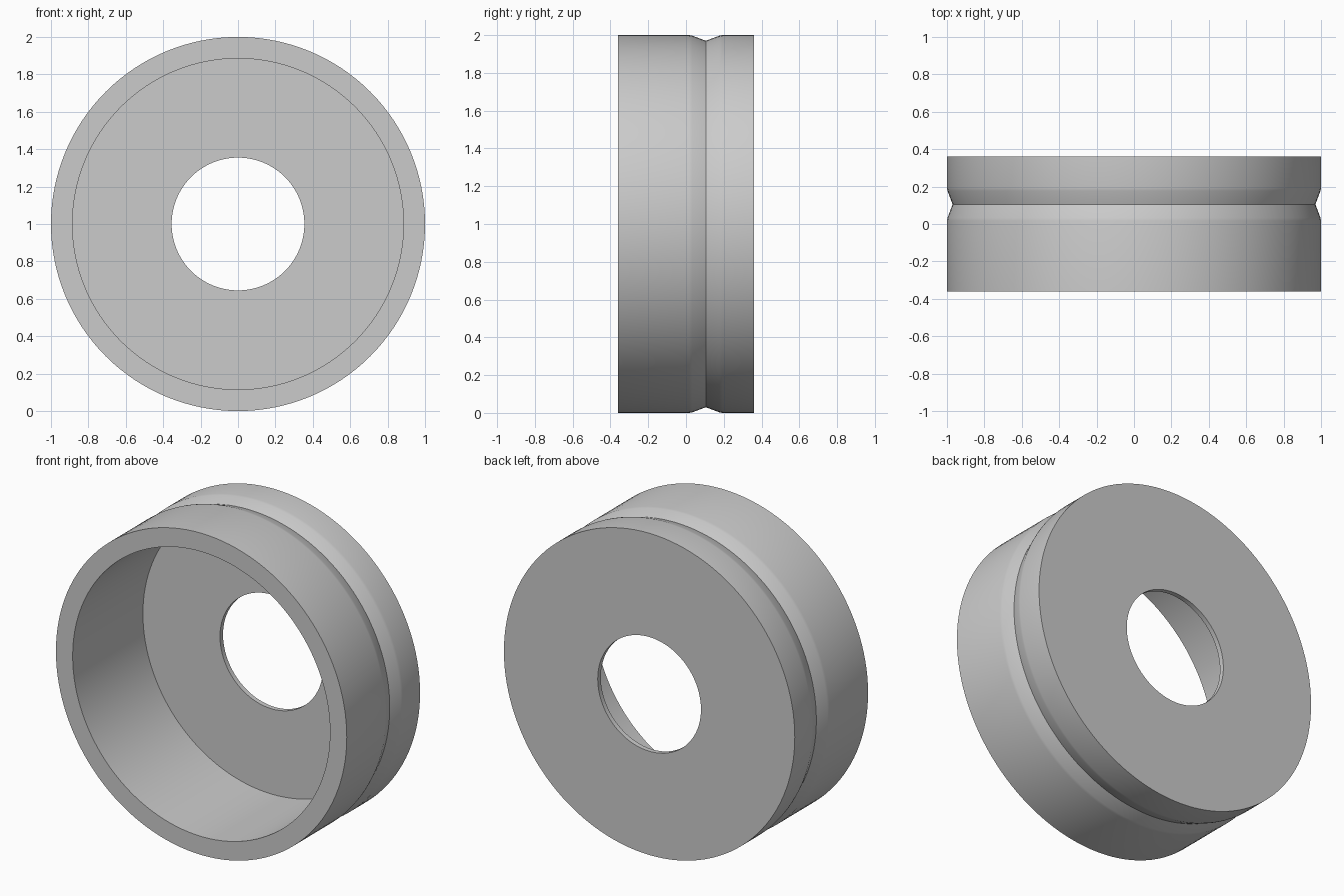
import bpy
import bmesh
import math
from mathutils import Matrix, Vector

cube = bpy.data.objects.get("Cube")
if cube:
    bpy.data.objects.remove(cube)

# Main dimensions
HALF_DEPTH = 0.36
OUTER, INNER, HOLE = 1.0, 0.885, 0.355
FLOOR = HALF_DEPTH - 0.03
GROOVE_Y, GROOVE_R, GROOVE_HALF = 0.105, 0.97, 0.08
SEGMENTS = 128

# Plain grey material
grey = bpy.data.materials.new("plain_grey")
grey.use_nodes = True
colour = (0.6, 0.6, 0.6, 1.0)
grey.diffuse_color = colour
grey.node_tree.nodes["Principled BSDF"].inputs["Base Color"].default_value = colour

# Closed wall section (radius, y): outside with V groove, back plate, inside
shoulder = GROOVE_HALF + 0.008
section = [
    (OUTER, -HALF_DEPTH),
    (OUTER, GROOVE_Y - shoulder),
    (OUTER - 0.003, GROOVE_Y - GROOVE_HALF + 0.008),
    (GROOVE_R, GROOVE_Y),
    (OUTER - 0.003, GROOVE_Y + GROOVE_HALF - 0.008),
    (OUTER, GROOVE_Y + shoulder),
    (OUTER, HALF_DEPTH),
    (HOLE, HALF_DEPTH),
    (HOLE, FLOOR),
    (INNER, FLOOR),
    (INNER, -HALF_DEPTH),
]

# Revolve the section around the y axis
bm = bmesh.new()
rings = []
for i in range(SEGMENTS):
    turn = Matrix.Rotation(2 * math.pi * i / SEGMENTS, 3, "Y")
    rings.append([bm.verts.new(turn @ Vector((r, y, 0))) for r, y in section])
for i, ring in enumerate(rings):
    following = rings[(i + 1) % SEGMENTS]
    for j in range(len(section)):
        k = (j + 1) % len(section)
        bm.faces.new((ring[j], ring[k], following[k], following[j]))
bmesh.ops.recalc_face_normals(bm, faces=bm.faces)

mesh = bpy.data.meshes.new("grooved_cup")
bm.to_mesh(mesh)
bm.free()
mesh.materials.append(grey)

cup = bpy.data.objects.new("grooved_cup", mesh)
cup.location.z = OUTER
bpy.context.collection.objects.link(cup)

# Smooth round walls, sharp rims and groove valley
bpy.ops.object.select_all(action="DESELECT")
cup.select_set(True)
bpy.context.view_layer.objects.active = cup
bpy.ops.object.shade_smooth_by_angle(angle=math.radians(30))
